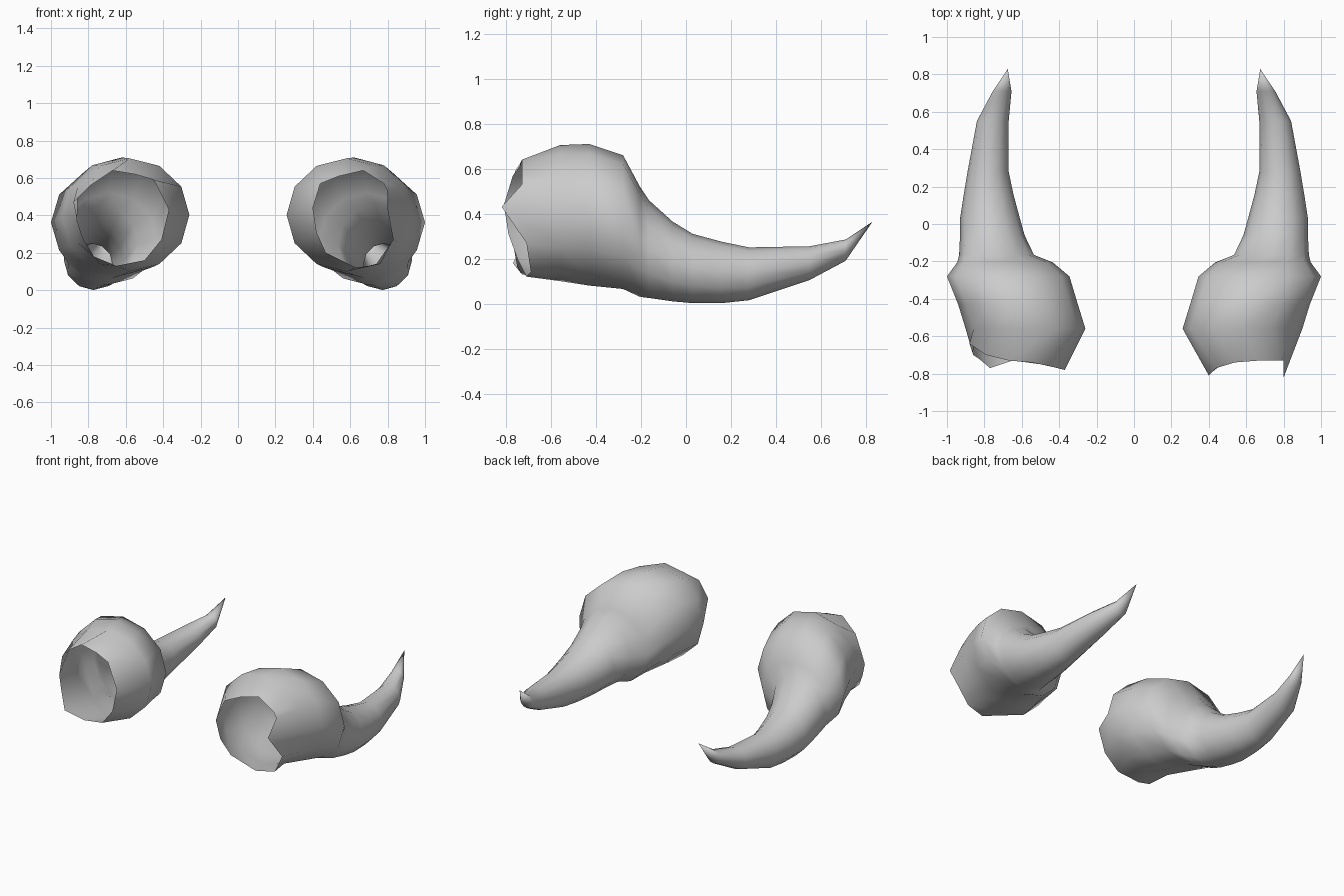
import bpy, bmesh, math

if "Cube" in bpy.data.objects:
    bpy.data.objects.remove(bpy.data.objects["Cube"])

SIDES = 12

# Jagged mouth rims: distance from centre, y, z, counted round from the outer side
RIGHT_RIM = [(.80, -.82, .43), (.80, -.73, .53), (.78, -.73, .57), (.67, -.73, .64),
             (.54, -.74, .61), (.44, -.77, .57), (.40, -.81, .44), (.42, -.79, .31),
             (.47, -.75, .20), (.63, -.71, .12), (.76, -.69, .14), (.83, -.71, .27)]
LEFT_RIM = [(.86, -.70, .37), (.88, -.64, .47), (.79, -.70, .56), (.67, -.73, .64),
            (.55, -.74, .62), (.45, -.76, .59), (.37, -.78, .43), (.41, -.77, .27),
            (.50, -.75, .16), (.65, -.73, .13), (.77, -.77, .18), (.83, -.72, .28)]

# Body sections: y, x min, x max, z min, z max
SECTIONS = [
    (-.56, .26, .90, .10, .705),
    (-.43, .30, .94, .08, .71),
    (-.28, .345, 1.0, .065, .66),
    (-.205, .435, .945, .03, .52),
    (-.165, .535, .935, .025, .46),
    (-.06, .585, .93, .01, .365),
    (.03, .61, .93, .002, .31),
    (.16, .645, .91, .002, .275),
    (.28, .67, .89, .015, .25),
    (.55, .67, .84, .105, .255),
    (.71, .655, .755, .19, .285),
]
TIP = (.675, .83, .365)


def section(y, x0, x1, z0, z1):
    cx, cz = (x0 + x1) / 2, (z0 + z1) / 2
    ring = []
    for i in range(SIDES):
        a = 2 * math.pi * i / SIDES
        ring.append((cx + (x1 - x0) / 2 * math.cos(a), y, cz + (z1 - z0) / 2 * math.sin(a)))
    return ring


def horn(name, side, rim):
    bm = bmesh.new()
    rings = [[bm.verts.new((side * x, y, z)) for x, y, z in pts]
             for pts in [rim] + [section(*s) for s in SECTIONS]]
    # skin between neighbouring sections
    for a, b in zip(rings, rings[1:]):
        for i in range(SIDES):
            j = (i + 1) % SIDES
            face = [a[i], b[i], b[j], a[j]]
            bm.faces.new(face if side < 0 else face[::-1])
    # pointed end
    tip = bm.verts.new((side * TIP[0], TIP[1], TIP[2]))
    for i in range(SIDES):
        face = [rings[-1][i], tip, rings[-1][(i + 1) % SIDES]]
        bm.faces.new(face if side < 0 else face[::-1])
    # outward normals and smooth shading
    bm.normal_update()
    if sum(f.normal.z * (f.calc_center_median().z - .3) for f in bm.faces) < 0:
        bmesh.ops.reverse_faces(bm, faces=bm.faces[:])
    for f in bm.faces:
        f.smooth = True
    mesh = bpy.data.meshes.new(name)
    bm.to_mesh(mesh)
    bm.free()
    obj = bpy.data.objects.new(name, mesh)
    bpy.context.collection.objects.link(obj)


# Mirrored pair of hollow, open-mouthed horns
horn("right_horn", 1, RIGHT_RIM)
horn("left_horn", -1, LEFT_RIM)
